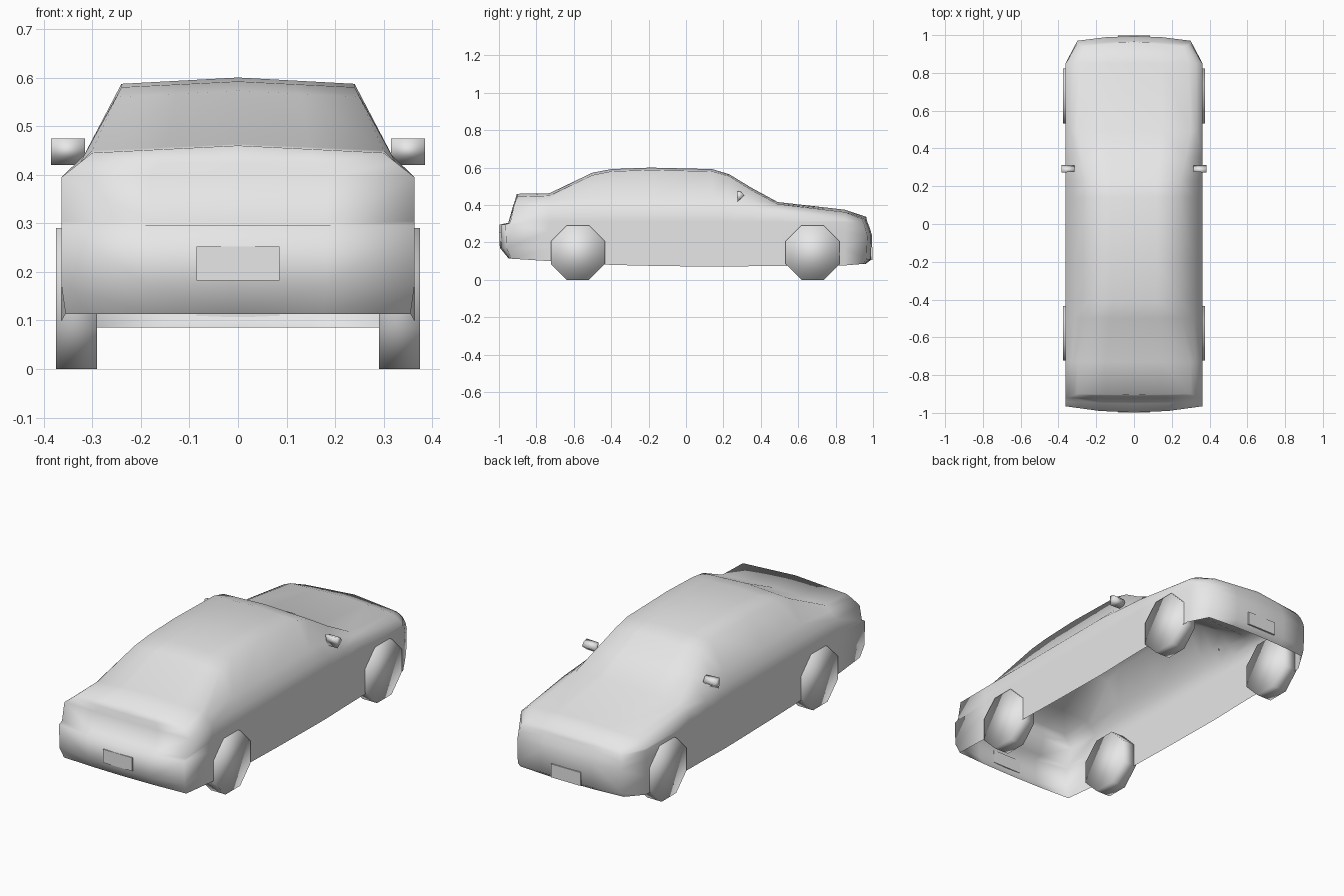
import bpy, bmesh, math
from mathutils import Matrix

if "Cube" in bpy.data.objects:
    bpy.data.objects.remove(bpy.data.objects["Cube"])

grey = bpy.data.materials.new("plain_grey")
grey.use_nodes = True
COLOUR = (0.8, 0.8, 0.8, 1)
grey.diffuse_color = COLOUR
grey.node_tree.nodes["Principled BSDF"].inputs["Base Color"].default_value = COLOUR


def finish(name, bm, smooth=True, mirror=False):
    mesh = bpy.data.meshes.new(name)
    bm.to_mesh(mesh)
    bm.free()
    obj = bpy.data.objects.new(name, mesh)
    bpy.context.collection.objects.link(obj)
    mesh.materials.append(grey)
    for p in mesh.polygons:
        p.use_smooth = smooth
    if mirror:
        mod = obj.modifiers.new("Mirror", "MIRROR")
        mod.use_clip = True
    return obj


HALF = 0.363


def close_top(side, top):
    """Carry a half section from its top edge to the centre line."""
    x, y, z = side[-1]
    cy, cz = top
    return side + [(x / 2, (y + cy) / 2, (z + cz) / 2), (0, cy, cz)]


def section(y, sill, shoulder, belt, edge, top):
    side = [(HALF, y, z) for z in (sill, 0.17, 0.26, 0.31, shoulder)]
    side += [(belt[0], y, belt[1]), (edge[0], y, edge[1])]
    return close_top(side, (y, top))


# Half cross-sections of the body shell, from one end to the other
tail = close_top([(0.355, -.935, .113), (HALF, -.96, .17), (HALF, -.965, .295),
                  (HALF, -.94, .305), (HALF, -.92, .395), (.325, -.91, .425),
                  (.30, -.90, .445)], (-.905, .46))
nose = close_top([(.30, .945, .085), (.30, .965, .11), (.30, .97, .235),
                  (.30, .96, .27), (.29, .952, .30), (.28, .945, .315),
                  (.26, .94, .327)], (.965, .336))
belt = (.317, .44)
sections = [
    tail,
    section(-.73, .10, .395, (.325, .425), (.30, .45), .463),
    section(-.50, .085, .395, belt, (.25, .56), .573),
    section(-.40, .08, .395, belt, (.24, .58), .592),
    section(-.19, .075, .395, belt, (.24, .587), .60),
    section(.14, .07, .395, belt, (.24, .58), .592),
    section(.23, .07, .39, belt, (.245, .555), .565),
    section(.35, .073, .38, (.32, .42), (.275, .48), .492),
    section(.49, .075, .37, (.33, .39), (.30, .405), .416),
    section(.85, .077, .32, (.33, .345), (.29, .362), .375),
    nose,
]


def cap(sec, bulge):
    """Columns that close an end, bowed outwards towards the centre."""
    side = sec[:7]
    mid = [(x / 2, y + b * .75, z) for (x, y, z), b in zip(side, bulge)]
    centre = [(0, y + b, z) for (x, y, z), b in zip(side, bulge)]
    mid[-1], centre[-1] = sec[7], sec[8]
    return [side, mid, centre]


bm = bmesh.new()


def skin(columns):
    grid = [[bm.verts.new(p) for p in col] for col in columns]
    for a, b in zip(grid, grid[1:]):
        for i in range(len(a) - 1):
            bm.faces.new((a[i], b[i], b[i + 1], a[i + 1]))


skin(sections)
skin(reversed(cap(tail, [-.012, -.035, -.033, -.01, -.005, -.004, 0])))
skin(cap(nose, [.015, .028, .025, .025, .022, .022, 0]))
bmesh.ops.remove_doubles(bm, verts=bm.verts, dist=0.0005)
bmesh.ops.recalc_face_normals(bm, faces=bm.faces)
# Make sure the shell faces outwards
if sum(f.normal.x * f.calc_area() for f in bm.faces) < 0:
    bmesh.ops.reverse_faces(bm, faces=bm.faces)
finish("body_shell", bm, mirror=True)

# Eight-sided wheels
for y, end in ((-.578, "front"), (.677, "back")):
    for x, side in ((.3325, "left"), (-.3325, "right")):
        bm = bmesh.new()
        turn = (Matrix.Translation((x, y, .145)) @ Matrix.Rotation(math.pi / 2, 4, "Y")
                @ Matrix.Rotation(math.pi / 8, 4, "Z"))
        r = .145 / math.cos(math.pi / 8)
        bmesh.ops.create_cone(bm, cap_ends=True, segments=8, radius1=r,
                              radius2=r, depth=.085, matrix=turn)
        finish(f"{end}_{side}_wheel", bm)

# Door mirrors, a tapered prism on each side
bm = bmesh.new()
outline = [(.275, .42), (.312, .45), (.297, .47), (.272, .475)]
inner = [bm.verts.new((.315, .295 + (y - .295) * .8, z)) for y, z in outline]
outer = [bm.verts.new((.385, y, z)) for y, z in outline]
bm.faces.new(inner)
bm.faces.new(outer)
for i in range(4):
    j = (i + 1) % 4
    bm.faces.new((inner[i], inner[j], outer[j], outer[i]))
bmesh.ops.recalc_face_normals(bm, faces=bm.faces)
finish("door_mirrors", bm, mirror=True)

# Blank registration plates
for name, y, z in (("front_plate", -.994, .2175), ("back_plate", .993, .14)):
    bm = bmesh.new()
    bmesh.ops.create_cube(bm, size=1, matrix=Matrix.Translation((0, y, z))
                          @ Matrix.Diagonal((.17, .009, .07, 1)))
    finish(name, bm, smooth=False)
